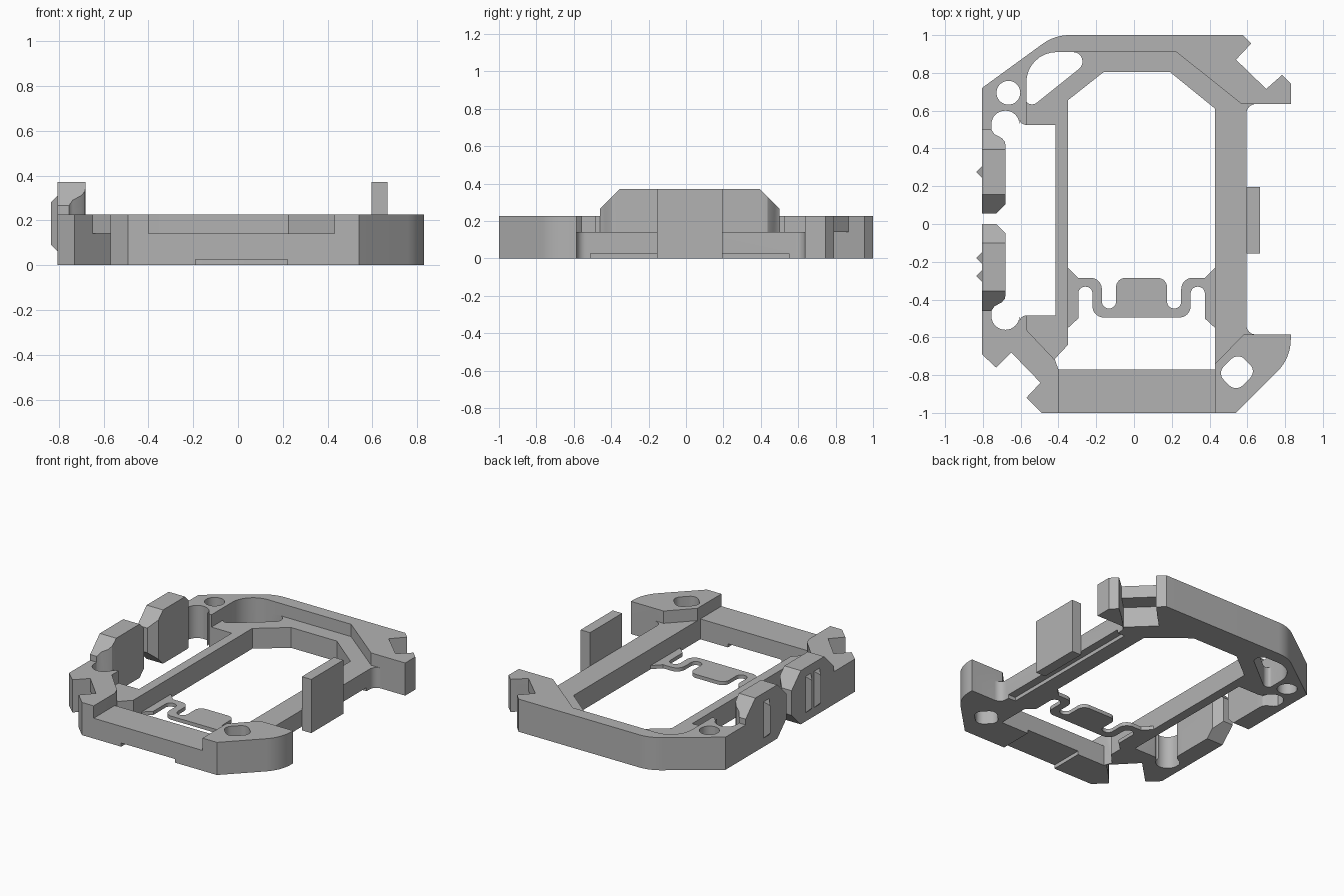
import bpy
import bmesh
import math
from mathutils import Vector

if "Cube" in bpy.data.objects:
    bpy.data.objects.remove(bpy.data.objects["Cube"])

grey = bpy.data.materials.new("plain grey")
grey.use_nodes = True
grey.diffuse_color = (0.45, 0.45, 0.45, 1)
grey.node_tree.nodes["Principled BSDF"].inputs["Base Color"].default_value = grey.diffuse_color

BODY, LEDGE, TALL, THIN = 0.225, 0.14, 0.37, 0.025


def rounded(points, steps=8):
    """Turn (x, y) or (x, y, radius) corners into an outline with fillets."""
    out = []
    for i, p in enumerate(points):
        c = Vector(p[:2])
        if len(p) == 2:
            out.append(c)
            continue
        a = Vector(points[i - 1][:2]) - c
        b = Vector(points[(i + 1) % len(points)][:2]) - c
        a.normalize()
        b.normalize()
        half = a.angle(b) / 2
        mid = c + (a + b).normalized() * p[2] / math.sin(half)
        reach = p[2] / math.tan(half)
        start, end = c + a * reach - mid, c + b * reach - mid
        turn = math.atan2(start.x * end.y - start.y * end.x, start.dot(end))
        for k in range(steps + 1):
            t = turn * k / steps
            out.append(mid + Vector((start.x * math.cos(t) - start.y * math.sin(t),
                                     start.x * math.sin(t) + start.y * math.cos(t))))
    return out


def finish(bm, name):
    bmesh.ops.recalc_face_normals(bm, faces=bm.faces)
    mesh = bpy.data.meshes.new(name)
    bm.to_mesh(mesh)
    bm.free()
    mesh.materials.append(grey)
    obj = bpy.data.objects.new(name, mesh)
    bpy.context.collection.objects.link(obj)
    return obj


def prism(name, points, low, high, axis="z"):
    """Extrude an outline along z, or a (y, z) outline along x."""
    bm = bmesh.new()
    place = (lambda p: (p.x, p.y, low)) if axis == "z" else (lambda p: (low, p.x, p.y))
    face = bm.faces.new([bm.verts.new(place(p)) for p in rounded(points)])
    new = bmesh.ops.extrude_face_region(bm, geom=[face])["geom"]
    step = (0, 0, high - low) if axis == "z" else (high - low, 0, 0)
    bmesh.ops.translate(bm, vec=step, verts=[v for v in new if isinstance(v, bmesh.types.BMVert)])
    return finish(bm, name)


def box(name, x0, x1, y0, y1, z0, z1):
    return prism(name, [(x0, y0), (x1, y0), (x1, y1), (x0, y1)], z0, z1)


def combine(obj, tool, operation="DIFFERENCE"):
    tool.hide_render = True
    mod = obj.modifiers.new("combine", "BOOLEAN")
    mod.operation, mod.object, mod.solver = operation, tool, "EXACT"
    bpy.context.view_layer.objects.active = obj
    bpy.ops.object.modifier_apply(modifier=mod.name)
    bpy.data.objects.remove(tool)


# Frame: outer outline with two square corner notches and two relief curves
frame = prism("frame", [
    (-0.42, 1, 0.24), (0.575, 1), (0.62, 0.955), (0.54, 0.87), (0.7, 0.715), (0.785, 0.79),
    (0.83, 0.745), (0.83, 0.635), (0.595, 0.635, 0.05), (0.595, -0.585, 0.05),
    (0.83, -0.585), (0.83, -0.71, 0.24), (0.54, -1), (-0.49, -1), (-0.57, -0.92),
    (-0.495, -0.84), (-0.65, -0.68), (-0.73, -0.76), (-0.805, -0.69),
    (-0.805, -0.46), (-0.755, -0.46), (-0.755, -0.56, 0.073), (-0.607, -0.56, 0.073),
    (-0.607, -0.485, 0.035), (-0.415, -0.485), (-0.415, 0.525), (-0.607, 0.525, 0.035),
    (-0.607, 0.6, 0.073), (-0.755, 0.6, 0.073), (-0.755, 0.5), (-0.805, 0.5),
    (-0.805, 0.72)], 0, BODY)

# Lowered ledge around the opening, along the rails and across the front bar
combine(frame, prism("ledge_cut", [
    (-0.57, 0.45), (-0.57, 0.91, 0.19), (0.225, 0.91), (0.57, 0.635), (0.9, 0.635),
    (0.9, -0.585), (0.58, -0.585), (0.43, -0.74), (0.43, -1.1), (-0.4, -1.1),
    (-0.4, -0.74), (-0.57, -0.56)], LEDGE, 0.5))

# Main opening
combine(frame, prism("opening_cut", [
    (-0.35, 0.655), (-0.16, 0.805), (0.19, 0.805), (0.43, 0.61), (0.43, -0.77),
    (-0.4, -0.77), (-0.42, -0.715), (-0.35, -0.64)], -0.1, 0.5))

# Through holes: curved pocket, round hole and diagonal slot
combine(frame, prism("pocket_cut", [
    (-0.57, 0.91, 0.16), (-0.18, 0.91, 0.05), (-0.53, 0.63, 0.04), (-0.57, 0.64, 0.02)],
    -0.1, 0.5))
r = 0.063
combine(frame, prism("round_hole_cut", [
    (-0.665 + sx * r, 0.695 + sy * r, r * 0.999) for sx, sy in ((-1, -1), (1, -1), (1, 1), (-1, 1))],
    -0.1, 0.5))
combine(frame, prism("slot_cut", [
    (0.505 + 0.035, -0.91 + 0.02, 0.05), (0.43 + 0.01, -0.79, 0.05),
    (0.55, -0.68, 0.05), (0.65, -0.78, 0.05)], -0.1, 0.5))

# Undercuts behind the corner notches
for a, b, s in (((0.54, 0.87), (0.7, 0.715), 1), ((-0.495, -0.84), (-0.65, -0.68), -1)):
    o, i = 0.03 * s, -0.085 * s
    combine(frame, prism("undercut", [
        (a[0] + o, a[1] + o), (b[0] + o, b[1] + o), (b[0] + i, b[1] + i), (a[0] + i, a[1] + i)],
        -0.1, LEDGE))

# Shallow reliefs under the front bar and the left rail
combine(frame, box("front_relief", -0.19, 0.22, -1.1, -0.7, -0.1, THIN))
combine(frame, box("rail_relief", 0.54, 0.7, -0.51, 0.55, -0.1, THIN))


# Hooks on the right side, the front one mirrored from the rear one
def hook(name, flip, end):
    def m(y):
        return 0.04 - y if flip else y
    plan = [(-0.805, 0.5), (-0.755, 0.5), (-0.738, 0.475), (-0.7, 0.455), (-0.683, 0.435),
            (-0.68, 0.41), (-0.68, end + 0.05), (-0.73, end), (-0.805, end)]
    side = [(0.5, 0), (0.5, 0.265), (0.395, TALL), (end + 0.1, TALL), (end, 0.27),
            (end, 0.1), (end + 0.1, 0)]
    obj = prism(name, [(x, m(y)) for x, y in plan], 0, TALL)
    combine(obj, prism("profile", [(m(y), z) for y, z in side], -1, -0.5, "x"), "INTERSECT")
    return obj


parts = [frame, hook("rear_hook", False, 0.055), hook("front_hook", True, 0.04)]

# Small pointed ridges on the outer faces of the hooks
for n, y in enumerate((0.275, -0.18, -0.275)):
    bm = bmesh.new()
    for z_base, z_tip in ((0.06, 0.09), (0.31, 0.28)):
        for p in ((-0.805, y - 0.03, z_base), (-0.805, y + 0.03, z_base), (-0.835, y, z_tip)):
            bm.verts.new(p)
    bmesh.ops.convex_hull(bm, input=bm.verts)
    finish(bm, "ridge_%d" % (n + 1))

# Upright plate on the left rail
box("side_plate", 0.595, 0.667, -0.155, 0.195, 0, TALL)

# Thin spring clip, outlined by half and mirrored about its middle
mid = 0.04
upper = [(-0.36, -0.22), (-0.295, -0.285), (-0.17, -0.285, 0.06), (-0.17, -0.447, 0.036),
         (-0.095, -0.447, 0.036), (-0.095, -0.285, 0.05)]
lower = [(-0.22, -0.495, 0.06), (-0.22, -0.332, 0.036), (-0.295, -0.332, 0.036),
         (-0.295, -0.5), (-0.36, -0.56)]


def mirrored(points):
    return [(2 * mid - p[0],) + p[1:] for p in reversed(points)]


parts.append(prism("spring_clip", upper + mirrored(upper) + mirrored(lower) + lower, 0, THIN))

# Smooth the curved walls and keep the edges sharp
for obj in parts:
    bpy.ops.object.select_all(action="DESELECT")
    obj.select_set(True)
    bpy.context.view_layer.objects.active = obj
    bpy.ops.object.shade_smooth_by_angle(angle=math.radians(30))
